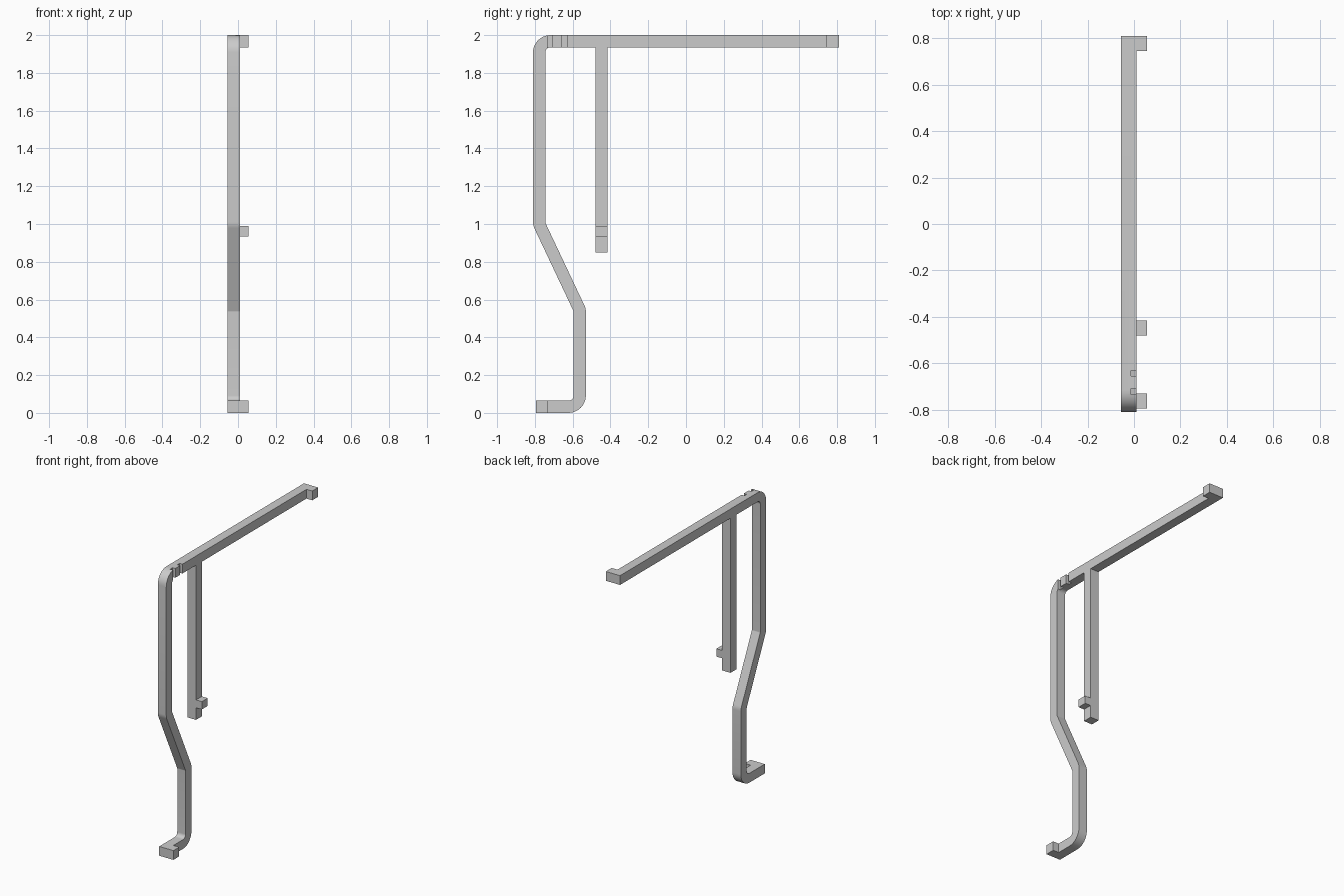
import bpy, bmesh, math
from mathutils import Vector

cube = bpy.data.objects.get("Cube")
if cube:
    bpy.data.objects.remove(cube, do_unlink=True)

T = 0.065            # bar thickness
X0, X1 = -0.055, 0.01  # bar sides
TAB = 0.055          # outer end of the tabs

grey = bpy.data.materials.new("light grey")
grey.use_nodes = True
grey.diffuse_color = (0.6, 0.6, 0.6, 1)
grey.node_tree.nodes["Principled BSDF"].inputs["Base Color"].default_value = (0.6, 0.6, 0.6, 1)


def prism(name, outline, x0, x1):
    """Extrude a (y, z) outline along x."""
    bm = bmesh.new()
    face = bm.faces.new([bm.verts.new((x0, y, z)) for y, z in outline])
    ext = bmesh.ops.extrude_face_region(bm, geom=[face])
    verts = [v for v in ext["geom"] if isinstance(v, bmesh.types.BMVert)]
    bmesh.ops.translate(bm, verts=verts, vec=(x1 - x0, 0, 0))
    bmesh.ops.recalc_face_normals(bm, faces=bm.faces)
    mesh = bpy.data.meshes.new(name)
    bm.to_mesh(mesh)
    bm.free()
    mesh.materials.append(grey)
    obj = bpy.data.objects.new(name, mesh)
    bpy.context.collection.objects.link(obj)
    return obj


def box(name, x0, x1, y0, y1, z0, z1):
    return prism(name, [(y0, z0), (y1, z0), (y1, z1), (y0, z1)], x0, x1)


def strap_outline(path, half):
    """Offset a centre path, with rounded corners, to both sides."""
    pts = [(Vector(p[:2]), p[2]) for p in path]
    left, right = [], []

    def add(p, n):
        left.append(p + n * half)
        right.append(p - n * half)

    for i, (p, r) in enumerate(pts):
        a = (p - pts[i - 1][0]).normalized() if i else None
        b = (pts[i + 1][0] - p).normalized() if i < len(pts) - 1 else None
        if a is None or b is None:
            d = a or b
            add(p, Vector((-d.y, d.x)))
            continue
        turn = math.atan2(a.x * b.y - a.y * b.x, a.dot(b))
        side = math.copysign(1, turn)
        n = Vector((-a.y, a.x))
        start = p - a * r * math.tan(abs(turn) / 2)
        centre = start + n * r * side
        steps = max(4, round(abs(turn) / math.radians(9)))
        for k in range(steps + 1):
            t = turn * k / steps
            m = Vector((n.x * math.cos(t) - n.y * math.sin(t),
                        n.x * math.sin(t) + n.y * math.cos(t)))
            add(centre - m * r * side, m)
    return left + right[::-1]


# Bent strap: top arm, upper leg, slanted part, lower leg and foot (y, z, radius)
h = T / 2
path = [(0.81, 2 - h, 0), (-0.81 + h, 2 - h, 0.06), (-0.81 + h, 1.0, 0.045),
        (-0.53 - h, 0.545, 0.045), (-0.53 - h, h, 0.06), (-0.795, h, 0)]
strap = prism("bent_strap", strap_outline(path, h), X0, X1)

# Two small notches in the side of the top arm
for y in (-0.722, -0.643):
    cutter = box("notch_cutter", -0.012, 0.05, y - 0.0125, y + 0.0125, 1.9, 2.05)
    cutter.hide_render = True
    mod = strap.modifiers.new("notch", "BOOLEAN")
    mod.operation, mod.solver, mod.object = "DIFFERENCE", "EXACT", cutter
    bpy.context.view_layer.objects.active = strap
    bpy.ops.object.modifier_apply(modifier=mod.name)
    bpy.data.objects.remove(cutter, do_unlink=True)

bpy.ops.object.select_all(action="DESELECT")
strap.select_set(True)
bpy.context.view_layer.objects.active = strap
bpy.ops.object.shade_smooth_by_angle(angle=math.radians(25))

# Hanging bar and the side tabs
box("hanging_bar", X0, X1, -0.48, -0.415, 0.85, 2 - T)
box("hanging_bar_tab", X1, TAB, -0.48, -0.415, 0.935, 0.99)
box("arm_end_tab", X1, TAB, 0.81 - T, 0.81, 2 - T, 2)
box("foot_tab", X1, TAB, -0.795, -0.795 + T, 0, T)
